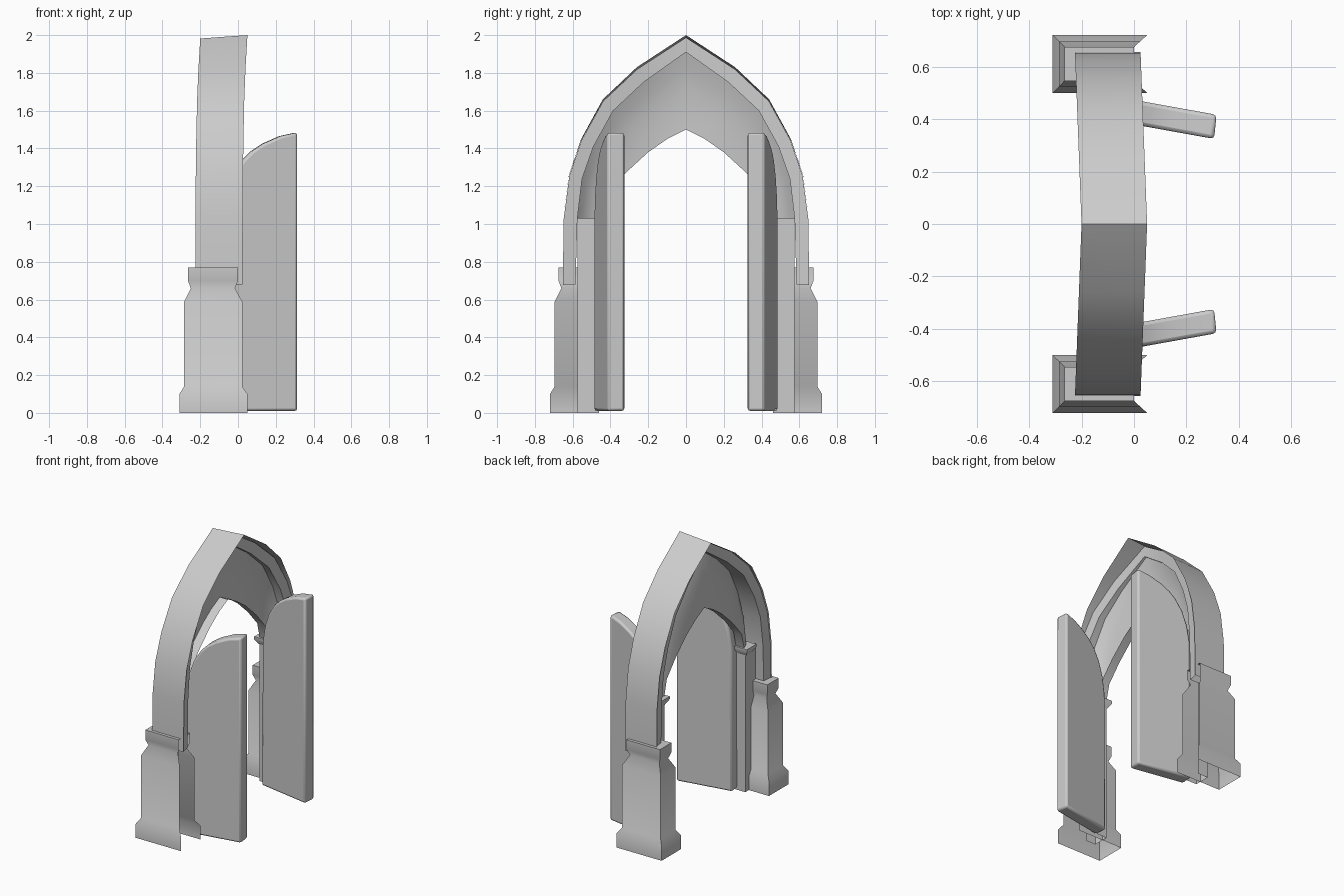
import bpy, bmesh, math

cube = bpy.data.objects.get("Cube")
if cube:
    bpy.data.objects.remove(cube, do_unlink=True)

stone = bpy.data.materials.new("grey_stone")
stone.use_nodes = True
colour = (0.6, 0.6, 0.6, 1)
stone.diffuse_color = colour
stone.node_tree.nodes["Principled BSDF"].inputs["Base Color"].default_value = colour


def finish(name, bm, smooth, bevel=0):
    """Turn a bmesh into a named object with smooth shading and optional bevel."""
    bmesh.ops.recalc_face_normals(bm, faces=bm.faces)
    mesh = bpy.data.meshes.new(name)
    bm.to_mesh(mesh)
    bm.free()
    mesh.materials.append(stone)
    ob = bpy.data.objects.new(name, mesh)
    bpy.context.collection.objects.link(ob)
    if bevel:
        mod = ob.modifiers.new("rounded_edges", "BEVEL")
        mod.width, mod.segments, mod.limit_method = bevel, 2, "ANGLE"
        mod.angle_limit = math.radians(50)
    bpy.ops.object.select_all(action="DESELECT")
    ob.select_set(True)
    bpy.context.view_layer.objects.active = ob
    bpy.ops.object.shade_smooth_by_angle(angle=math.radians(smooth))


def loft(rows):
    """Skin quads between equally long rows of points."""
    bm = bmesh.new()
    grid = [[bm.verts.new(p) for p in row] for row in rows]
    for a, b in zip(grid, grid[1:]):
        for i in range(len(a) - 1):
            bm.faces.new((a[i], a[i + 1], b[i + 1], b[i]))
    return bm, grid


def whole(half):
    """Mirror a half arch, listed from foot to apex, into a full one."""
    return half + [(-y, z) for y, z in half[-2::-1]]


# Pointed outer band, leaning slightly towards the back at its crown
outer = whole([(.655, .68), (.65, 1.03), (.62, 1.26), (.555, 1.45),
               (.44, 1.66), (.26, 1.83), (0, 2)])
inner = whole([(.585, .68), (.575, 1.03), (.55, 1.24), (.49, 1.41),
               (.385, 1.6), (.225, 1.75), (0, 1.91)])


def band_row(curve, x, shift=.025, drop=0):
    """Arch row moved in x by up to shift, and lowered by drop, at the crown."""
    return [(x + shift * (1 - abs(y) / .655), y, z - drop * max(0, z - 1))
            for y, z in curve]


bm, _ = loft([band_row(outer, -.225, drop=.018), band_row(outer, .025)])
finish("outer_arch_band", bm, 40)

# Rim faces of the arch, set deeper inside the band towards the crown
rim = [(y * .996, z - .002) for y, z in outer]
bm, _ = loft([band_row(rim, -.218, .07, .015), band_row(inner, -.218, .07),
              band_row(inner, .02, -.11), band_row(rim, .02, -.11, .011)])
finish("inner_arch_rim", bm, 40)

# Curved splay between the band and the door opening, with a short soffit
frame = inner[1:-1]
opening = whole([(.455, 1.03), (.425, 1.15), (.32, 1.27), (.2, 1.38),
                 (.1, 1.45), (0, 1.5)])


def splay_row(t, x):
    """Row blended from the band frame at t = 0 to the opening at t = 1."""
    return [(x - .045 * (1 - t) * (1 - abs(a[0]) / .575),
             a[0] + (b[0] - a[0]) * t, a[1] + (b[1] - a[1]) * t)
            for a, b in zip(frame, opening)]


steps = [(0, -.06), (.2, -.09), (.45, -.115), (.75, -.135), (1, -.145)]
bm, _ = loft([splay_row(t, x) for t, x in steps] + [splay_row(1, -.08)])
finish("arch_splay", bm, 40)


def open_pier(name, side, x0, x1, y0, y1, profile, cap):
    """Moulded three-sided pier, open towards the back."""
    rows = []
    for z, o in profile:
        rows.append([(x1 - o * 1.1, side * (y0 + o), z), (x0 + o, side * (y0 + o), z),
                     (x0 + o, side * (y1 - o), z), (x1 - o * 1.1, side * (y1 - o), z)])
    bm, grid = loft(rows)
    if cap:
        bm.faces.new(grid[-1])
    finish(name, bm, 65)


pier_profile = [(0, 0), (.1, 0), (.14, .025), (.59, .025), (.66, .06),
                (.7, .045), (.77, .045)]
door_outline = [(-.085, .01), (.31, .01), (.31, 1.485), (.22, 1.465), (.13, 1.425),
                (.07, 1.385), (.025, 1.34), (-.025, 1.26), (-.06, 1.16), (-.08, 1.04)]

for side, label in ((1, "back"), (-1, "front")):
    # Heavy outer pier carrying the band
    open_pier(label + "_pier", side, -.31, .05, .5, .72, pier_profile, True)

    # Slim jamb beside the opening
    open_pier(label + "_jamb", side, -.15, -.07, .46, .575,
              [(0, 0), (1.03, 0)], False)

    # Flared jamb capital
    open_pier(label + "_jamb_capital", side, -.178, -.07, .438, .545,
              [(.98, .025), (1.02, 0), (1.04, 0)], True)

    # Open door leaf with an arched top and softened edges
    bm = bmesh.new()
    rims = []
    for offset in (-.046, .046):
        rims.append([bm.verts.new((x + offset * .1, side * (.437 - .18 * (x + .06) + offset), z))
                     for x, z in door_outline])
        bm.faces.new(rims[-1])
    for i in range(len(door_outline)):
        a, b = rims
        bm.faces.new((a[i - 1], a[i], b[i], b[i - 1]))
    finish(label + "_door", bm, 80, bevel=.014)
